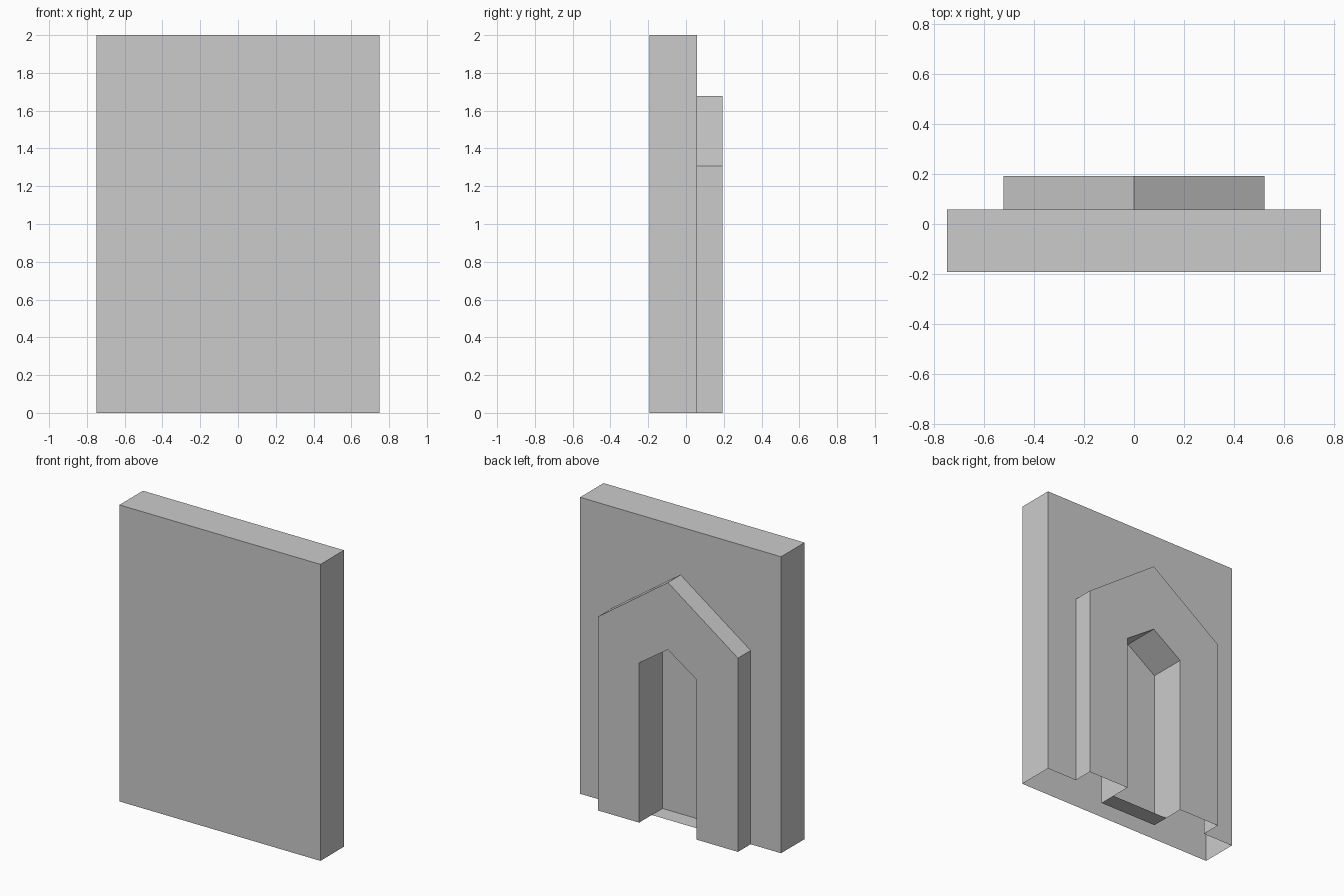
import bpy

cube = bpy.data.objects.get("Cube")
if cube:
    bpy.data.objects.remove(cube, do_unlink=True)

# Single plain grey colour
grey = bpy.data.materials.new("plain_grey")
grey.use_nodes = True
grey.diffuse_color = (0.6, 0.6, 0.6, 1)
grey.node_tree.nodes["Principled BSDF"].inputs["Base Color"].default_value = (0.6, 0.6, 0.6, 1)

# Depth levels from front to back
FRONT, NICHE, WALL, FRAME = -0.1925, -0.0575, 0.0575, 0.1925


def gable(half, spring, apex):
    """Pointed outline, open at the ground, running from -x over to +x."""
    return [(-half, 0), (-half, spring), (0, apex), (half, spring), (half, 0)]


def panel(path, y):
    """Flat face at one depth, facing back when the path runs clockwise."""
    return [[(x, y, z) for x, z in path]]


def strip(path, y0, y1):
    """Walls along an open path, facing outward when it runs clockwise."""
    return [[(a[0], y0, a[1]), (b[0], y0, b[1]), (b[0], y1, b[1]), (a[0], y1, a[1])]
            for a, b in zip(path, path[1:])]


def build(name, polygons):
    verts, faces = [], []
    for poly in polygons:
        for p in poly:
            if p not in verts:
                verts.append(p)
        faces.append([verts.index(p) for p in poly])
    mesh = bpy.data.meshes.new(name)
    mesh.from_pydata(verts, [], faces)
    mesh.materials.append(grey)
    obj = bpy.data.objects.new(name, mesh)
    bpy.context.collection.objects.link(obj)


block = [(-0.75, 0), (-0.75, 2), (0.75, 2), (0.75, 0)]
outer = gable(0.5225, 1.307, 1.677)
inner = gable(0.215, 1.078, 1.224)

# Wall block: hollow shell without an underside, its back cut around the frame
build("wall_block", panel(block[::-1], FRONT) + strip(block, FRONT, WALL)
      + panel(block + outer[::-1], WALL))

# Raised gabled door frame
build("door_frame", strip(outer, WALL, FRAME) + panel(outer + inner[::-1], FRAME))

# Recessed doorway: side walls, pointed ceiling and rear panel
build("doorway_recess", strip(inner[::-1], NICHE, FRAME) + panel(inner, NICHE))

# Threshold: floor only as deep as the wall block
build("doorway_floor", strip([inner[0], inner[-1]], NICHE, WALL))
